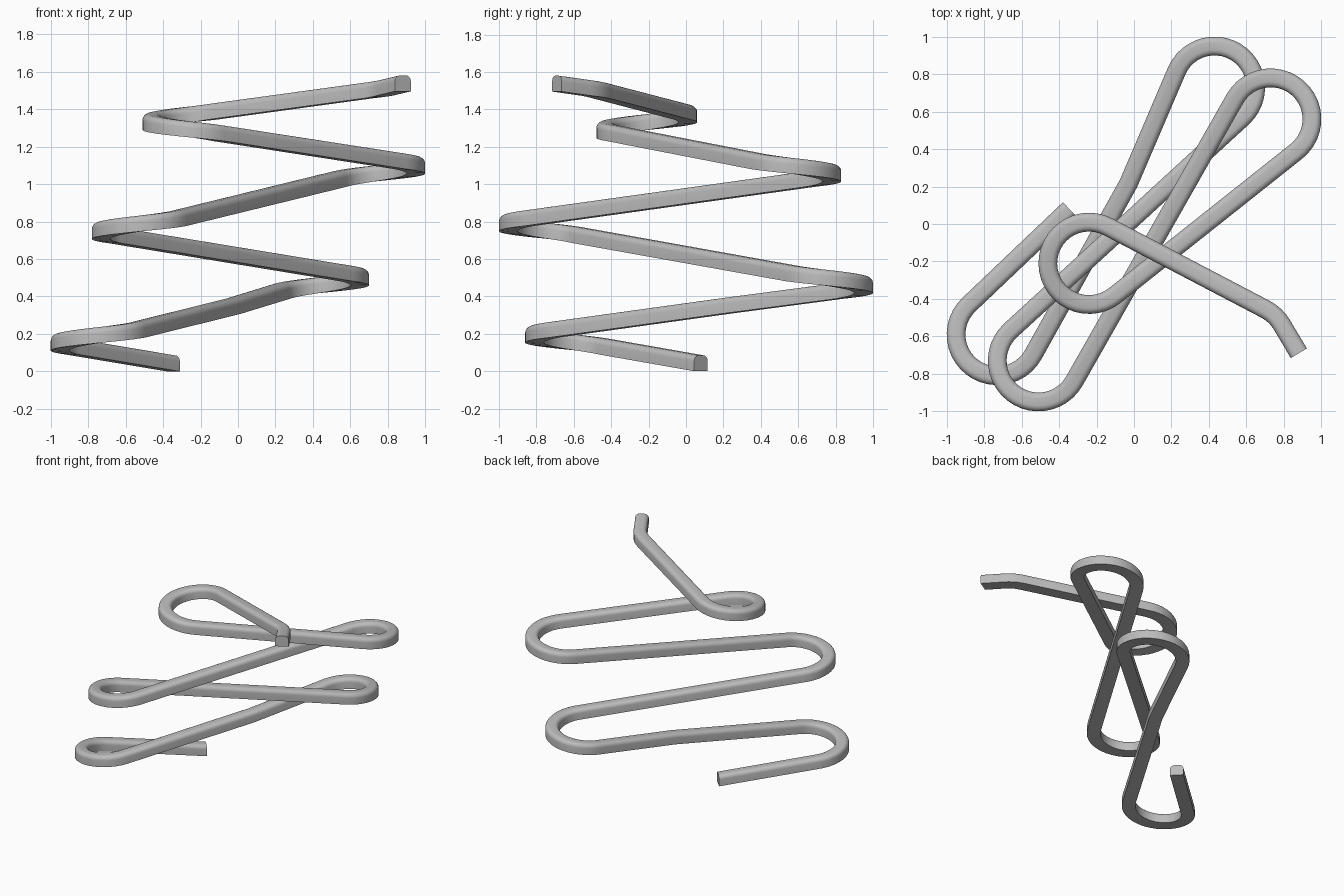
import bpy, bmesh, math
from mathutils import Vector

cube = bpy.data.objects.get("Cube")
if cube:
    bpy.data.objects.remove(cube)

WIDTH, HEIGHT, ROUND, RISE = 0.10, 0.085, 0.032, 1.495
R = 0.22  # centreline radius of the bends

# Plan route: (x, y, signed radius), positive bends turn left, zero is a point
ROUTE = [
    (-0.345, 0.08, 0),
    (-0.73, -0.59, R),
    (-0.03, 0.215, 0),
    (0.43, 0.73, -R),
    (-0.51, -0.73, R),
    (0.73, 0.56, -R),
    (-0.24, -0.21, -R),
    (0.60, -0.65, -R),
    (0.88, -0.69, 0),
]


def tangent_angle(a, b):
    """Heading of the straight run that joins two bends."""
    d = Vector((b[0] - a[0], b[1] - a[1]))
    return math.atan2(d.y, d.x) - math.asin((b[2] - a[2]) / d.length)


def centreline():
    """Points with headings along all bends and straight runs."""
    heads = [tangent_angle(a, b) for a, b in zip(ROUTE, ROUTE[1:])]
    heads = [heads[0]] + heads + [heads[-1]]
    pts = []
    for (x, y, r), a, b in zip(ROUTE, heads, heads[1:]):
        turn = (b - a) % math.tau
        if r < 0 or (r == 0 and turn > math.pi):
            turn -= math.tau
        if r == 0:
            pts.append((Vector((x, y)), a + turn / 2))
            continue
        n = max(3, round(abs(turn) / math.radians(9)))
        for i in range(n + 1):
            h = a + turn * i / n
            pts.append((Vector((x + r * math.sin(h), y - r * math.cos(h))), h))
    return pts


def section():
    """Flat base, upright sides and rounded upper edges, as (side, up)."""
    half = [(-WIDTH / 2, 0)]
    for i in range(6):
        t = math.pi / 2 * i / 5
        half.append((-WIDTH / 2 + ROUND * (1 - math.cos(t)),
                     HEIGHT - ROUND * (1 - math.sin(t))))
    return half + [(-u, v) for u, v in reversed(half)]


# Climbing ramp, swept at a constant gradient
pts = centreline()
steps = [0.0]
for (p, _), (q, _) in zip(pts, pts[1:]):
    steps.append(steps[-1] + (q - p).length)

bm = bmesh.new()
rings = []
for (p, h), s in zip(pts, steps):
    z = RISE * s / steps[-1]
    rings.append([bm.verts.new((p.x - u * math.sin(h), p.y + u * math.cos(h), z + v))
                  for u, v in section()])
for a, b in zip(rings, rings[1:]):
    for i in range(len(a)):
        j = (i + 1) % len(a)
        bm.faces.new((a[i], a[j], b[j], b[i]))
bm.faces.new(rings[0])
bm.faces.new(rings[-1])
bmesh.ops.recalc_face_normals(bm, faces=bm.faces)

mesh = bpy.data.meshes.new("winding_ramp")
bm.to_mesh(mesh)
bm.free()
ramp = bpy.data.objects.new("winding_ramp", mesh)
bpy.context.collection.objects.link(ramp)

# Plain grey finish
grey = bpy.data.materials.new("light_grey")
grey.use_nodes = True
colour = (0.5, 0.5, 0.5, 1)
grey.diffuse_color = colour
grey.node_tree.nodes["Principled BSDF"].inputs["Base Color"].default_value = colour
mesh.materials.append(grey)

bpy.ops.object.select_all(action="DESELECT")
ramp.select_set(True)
bpy.context.view_layer.objects.active = ramp
bpy.ops.object.shade_smooth_by_angle(angle=math.radians(35))
